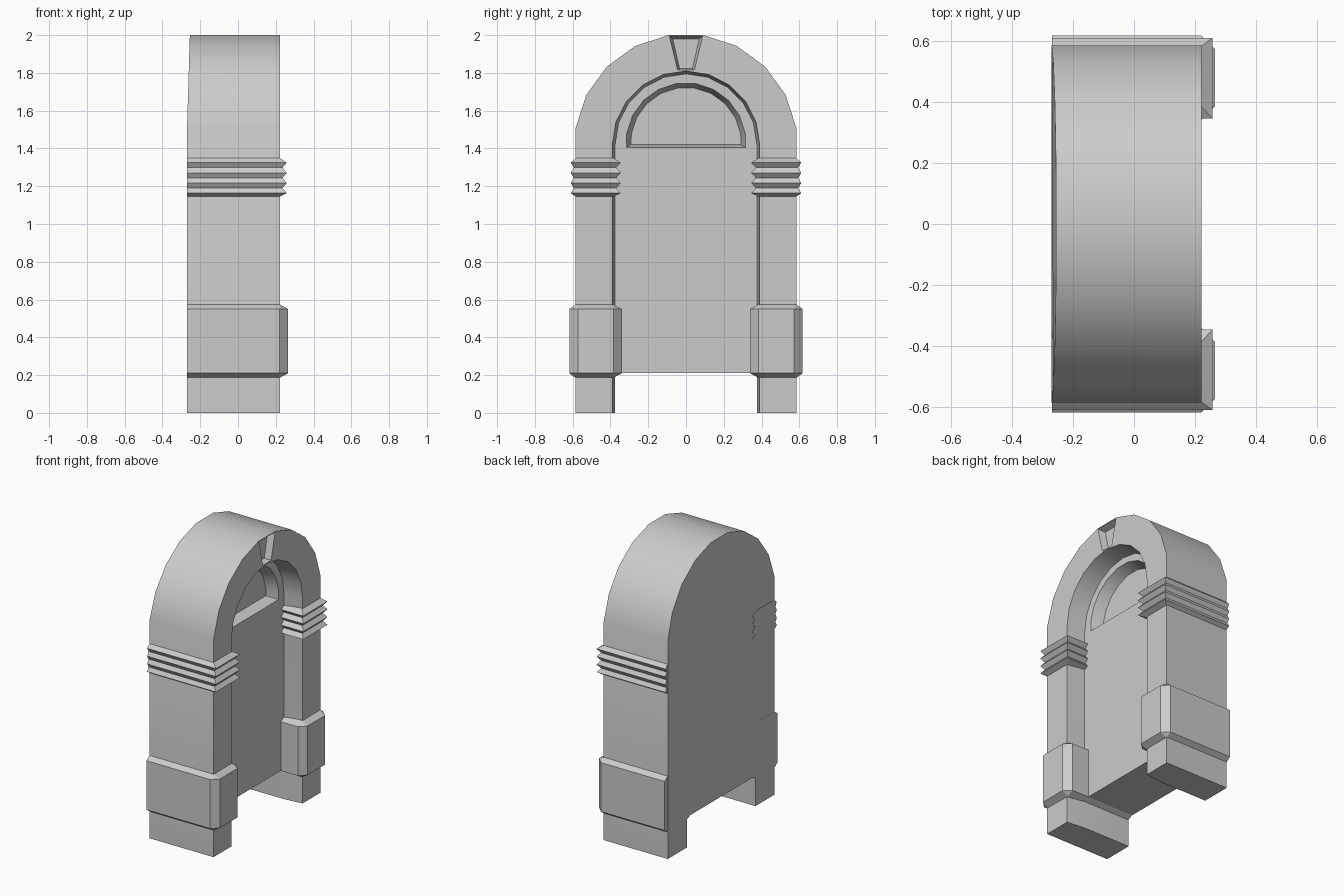
import bpy, bmesh
from math import sin, cos, radians

if "Cube" in bpy.data.objects:
    bpy.data.objects.remove(bpy.data.objects["Cube"])

FRONT, BACK, DOOR = 0.222, -0.27, 0.09


def loft(name, rings):
    """Skin a closed solid through rings that share a point count."""
    bm = bmesh.new()
    rows = [[bm.verts.new(p) for p in ring] for ring in rings]
    n = len(rows[0])
    for a, b in zip(rows, rows[1:]):
        for i in range(n):
            j = (i + 1) % n
            bm.faces.new((a[i], a[j], b[j], b[i]))
    bm.faces.new(rows[0])
    bm.faces.new(rows[-1][::-1])
    bmesh.ops.remove_doubles(bm, verts=bm.verts, dist=1e-4)
    bmesh.ops.recalc_face_normals(bm, faces=bm.faces)
    me = bpy.data.meshes.new(name)
    bm.to_mesh(me)
    bm.free()
    ob = bpy.data.objects.new(name, me)
    bpy.context.collection.objects.link(ob)
    return ob


def arch(r, cz, bottom, start, side):
    """Round-headed outline in (y, z), 18 degree segments."""
    pts = [(r * cos(radians(a)), cz + r * sin(radians(a)))
           for a in range(start, 181 - start, 18)]
    return [(side, bottom)] + pts + [(-side, bottom)]


def at(x, outline):
    return [(x, y, z) for y, z in outline]


def activate(ob):
    bpy.ops.object.select_all(action='DESELECT')
    ob.select_set(True)
    bpy.context.view_layer.objects.active = ob


def carve(ob, rings):
    cutter = loft("cutter", rings)
    cutter.hide_render = True
    mod = ob.modifiers.new("carve", 'BOOLEAN')
    mod.operation, mod.solver, mod.object = 'DIFFERENCE', 'EXACT', cutter
    activate(ob)
    bpy.ops.object.modifier_apply(modifier=mod.name)
    bpy.data.objects.remove(cutter)


def recess(ob, wide, narrow, x_front, x_deep):
    carve(ob, [at(x_front + 0.2, wide), at(x_front, wide), at(x_deep, narrow)])


# Arched body; the back of the round head leans slightly forward
outline = arch(0.592, 1.415, 0, 9, 0.585)
back = [(BACK + 0.03 * max(0, z - 1.5), y, z) for y, z in outline]
body = loft("arched_doorway", [back, at(FRONT, outline)])

# Door recess with splayed jambs, and the gap under the door
recess(body, arch(0.39, 1.42, -0.1, 0, 0.39),
       arch(0.375, 1.42, -0.1, 0, 0.375), FRONT, DOOR)
gap = [(0.375, -0.1), (0.375, 0.21), (-0.375, 0.21), (-0.375, -0.1)]
carve(body, [at(-0.4, gap), at(0.12, gap)])

# Half-round window panel sunk into the door
recess(body, arch(0.318, 1.43, 1.405, 9, 0.316),
       arch(0.293, 1.43, 1.42, 9, 0.291), DOOR, DOOR - 0.08)


# Sunken keystone
def key(top, low, z1, z0):
    return [(low, z0), (top, z1), (-top, z1), (-low, z0)]


recess(body, key(0.088, 0.045, 1.995, 1.816),
       key(0.07, 0.034, 1.98, 1.823), FRONT, FRONT - 0.045)
activate(body)
bpy.ops.object.shade_smooth_by_angle(angle=radians(30))


def collar(name, levels, inn, out, fwd, chamfer):
    """Moulding around one leg, mirrored to the other; levels are (z, swell)."""
    rings = []
    for z, t in levels:
        yi, yo, xf, c = 0.386 - inn * t, 0.583 + out * t, 0.22 + fwd * t, chamfer * t
        rings.append([(BACK + 0.001, yi, z), (xf - c, yi, z), (xf, yi + c, z),
                      (xf, yo - c, z), (xf - c, yo, z), (BACK + 0.001, yo, z)])
    ob = loft(name, rings)
    mod = ob.modifiers.new("other_leg", 'MIRROR')
    mod.use_axis = (False, True, False)
    activate(ob)
    bpy.ops.object.modifier_apply(modifier=mod.name)


# Chamfered plinth blocks
collar("plinth_blocks", [(0.185, 0), (0.21, 1), (0.55, 1), (0.575, 0)],
       0.046, 0.035, 0.045, 0.045)

# Ribbed capitals: four ridges
levels = [(1.145, 0)]
for i in range(4):
    levels += [(1.163 + 0.054 * i, 1), (1.19 + 0.054 * i, 0.4)]
levels[-1] = (1.35, 0)
collar("ribbed_capitals", levels, 0.041, 0.027, 0.038, 0)
